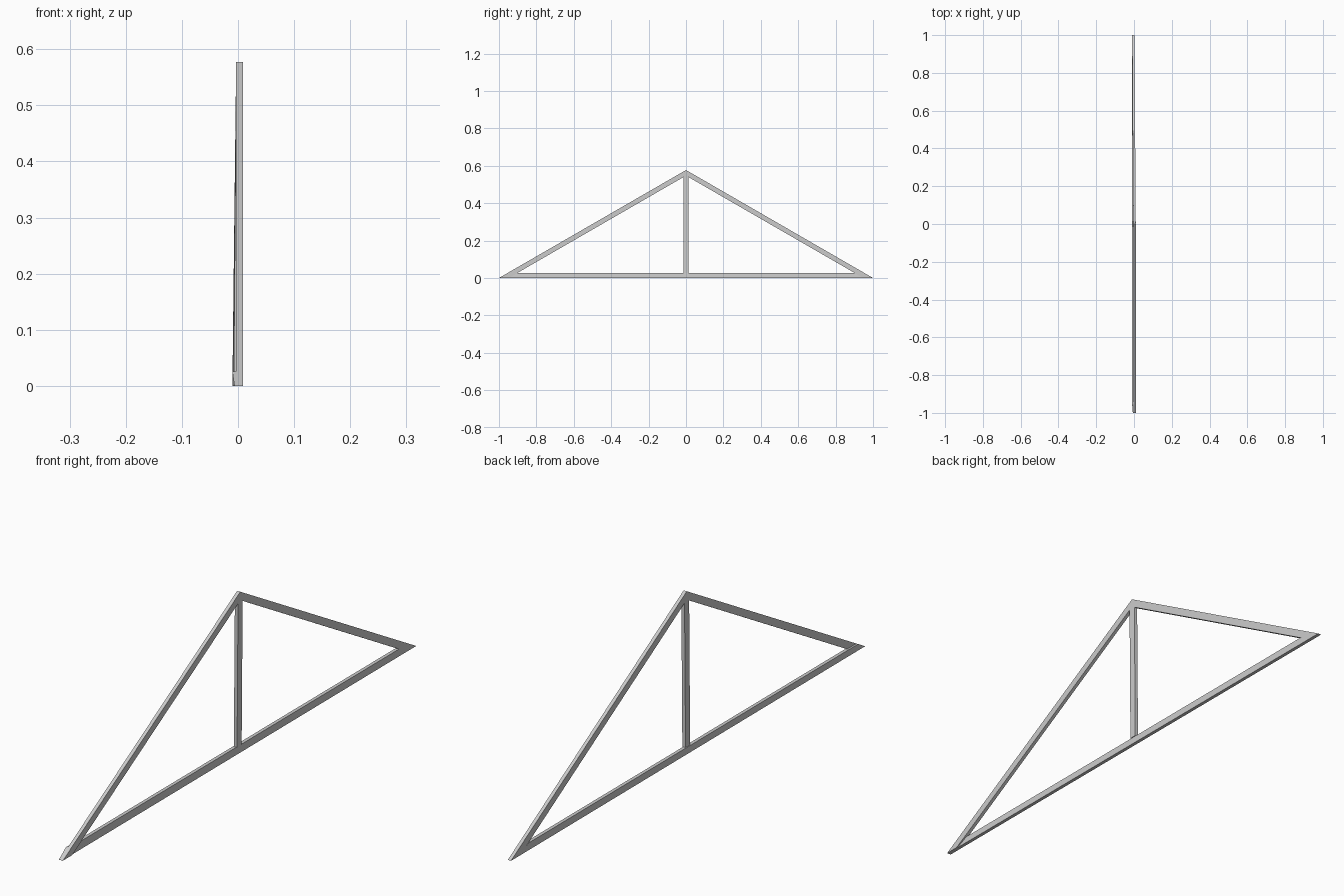
import bpy

if "Cube" in bpy.data.objects:
    bpy.data.objects.remove(bpy.data.objects["Cube"])

T = 0.0063          # half thickness of the members across x
H = 0.577           # apex height
D = 0.026           # member depth
V = 0.030           # vertical depth of the sloped members


def member(name, outline):
    """Flat bar from a side outline of (y, z, centre x) points."""
    n = len(outline)
    verts = [(x + s * T, y, z) for s in (-1, 1) for y, z, x in outline]
    faces = [tuple(range(n))[::-1], tuple(range(n, 2 * n))]
    faces += [(i, (i + 1) % n, (i + 1) % n + n, i + n) for i in range(n)]
    mesh = bpy.data.meshes.new(name)
    mesh.from_pydata(verts, [], faces)
    mesh.validate()
    mesh.update()
    obj = bpy.data.objects.new(name, mesh)
    bpy.context.collection.objects.link(obj)
    # keep normals pointing outwards
    import bmesh
    bm = bmesh.new()
    bm.from_mesh(mesh)
    bmesh.ops.recalc_face_normals(bm, faces=bm.faces)
    bm.to_mesh(mesh)
    bm.free()
    return obj


# sloped rafters, mitred at the apex; the rear one drifts slightly to -x
inner = 1 - V / H
for name, side, foot_x in (("front_rafter", -1, 0.003), ("rear_rafter", 1, -0.0037)):
    member(name, [(side, 0, foot_x), (0, H, 0.003),
                  (0, H - V, 0.003), (side * inner, 0, foot_x)])

# bottom chord, lying slightly to the -x side of the front rafter
slope = D / H
member("bottom_chord", [(-1, 0, 0.0), (-1 + slope, D, -0.0037),
                        (inner - slope, D, -0.0037), (inner, 0, -0.0037)])

# central king post
member("king_post", [(-D / 2, D, -0.001), (-D / 2, H - V, 0.003),
                     (D / 2, H - V, 0.003), (D / 2, D, -0.001)])
